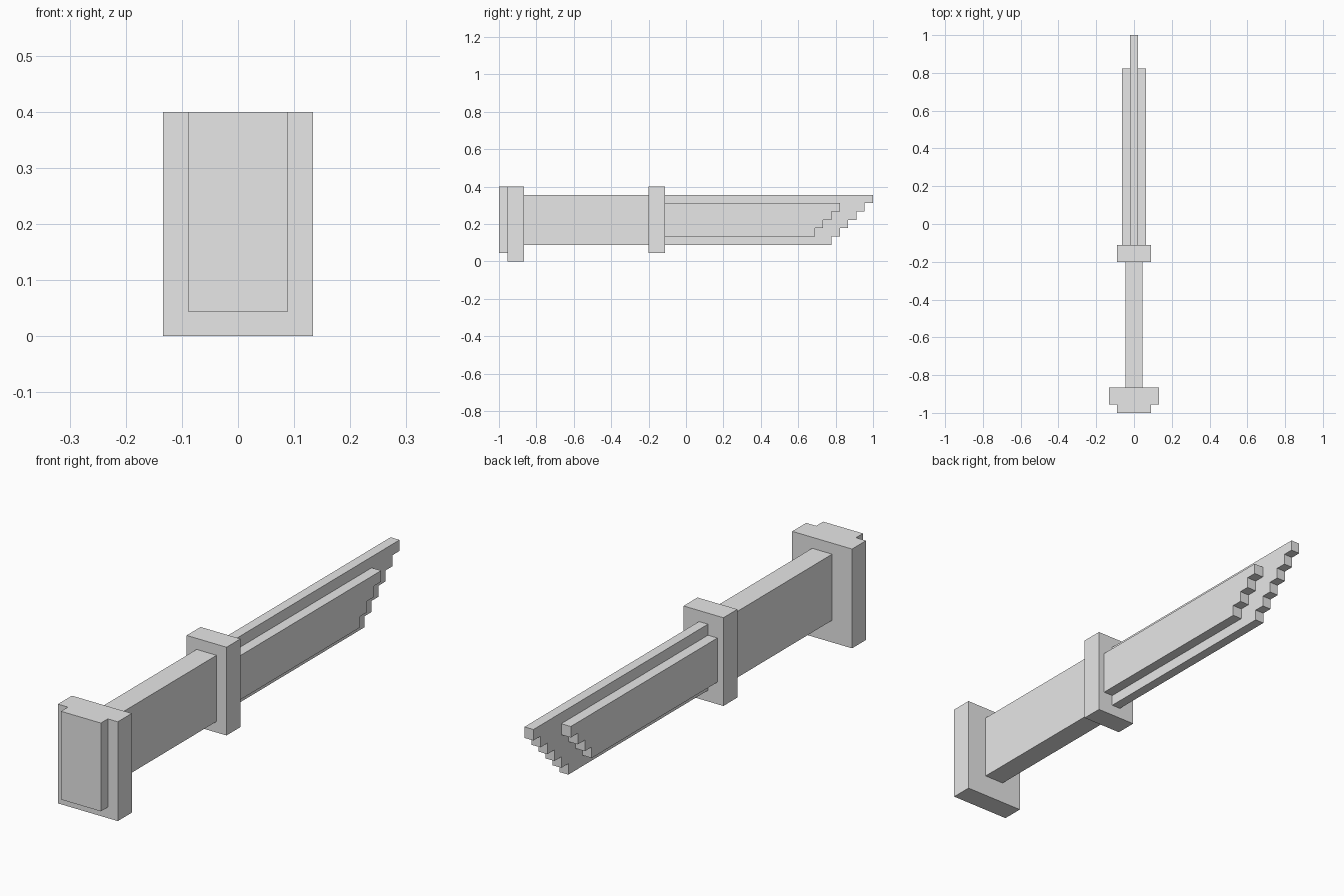
import bpy
import bmesh

if "Cube" in bpy.data.objects:
    bpy.data.objects.remove(bpy.data.objects["Cube"], do_unlink=True)

U = 2 / 45  # one block of the stepped grid

steel = bpy.data.materials.new("plain grey")
steel.use_nodes = True
GREY = (0.8, 0.8, 0.8, 1)
steel.diffuse_color = GREY
steel.node_tree.nodes["Principled BSDF"].inputs["Base Color"].default_value = GREY


def slab(name, outline, x0, x1):
    """Extrude a (y, z) outline, given in blocks, from x0 to x1."""
    bm = bmesh.new()
    face = bm.faces.new([bm.verts.new((x0 * U, y * U - 1, z * U)) for y, z in outline])
    grown = bmesh.ops.extrude_face_region(bm, geom=[face])["geom"]
    verts = [g for g in grown if isinstance(g, bmesh.types.BMVert)]
    bmesh.ops.translate(bm, verts=verts, vec=((x1 - x0) * U, 0, 0))
    bmesh.ops.recalc_face_normals(bm, faces=bm.faces)
    mesh = bpy.data.meshes.new(name)
    bm.to_mesh(mesh)
    bm.free()
    mesh.materials.append(steel)
    obj = bpy.data.objects.new(name, mesh)
    bpy.context.collection.objects.link(obj)


def box(y0, y1, z0, z1):
    return [(y0, z0), (y1, z0), (y1, z1), (y0, z1)]


def stepped(y0, y1, z0, z1):
    """Blade outline whose tip climbs in one-block steps to y1 at the top."""
    points = [(y0, z1), (y0, z0)]
    for z in range(z0, z1):
        y = y1 - (z1 - 1 - z)
        points += [(y, z), (y, z + 1)]
    return points


# Handle end
slab("pommel_cap", box(0, 1, 1, 9), -2, 2)
slab("pommel", box(1, 3, 0, 9), -3, 3)
# Grip and guard
slab("grip", box(3, 18, 2, 8), -1, 1)
slab("guard", box(18, 20, 1, 9), -2, 2)
# Blade core with a raised stepped plate on each side
slab("blade_core", stepped(20, 45, 2, 8), -0.45, 0.45)
for side, name in ((1, "blade_plate_left"), (-1, "blade_plate_right")):
    slab(name, stepped(20, 41, 3, 7), *sorted((side * 0.45, side * 1.4)))
